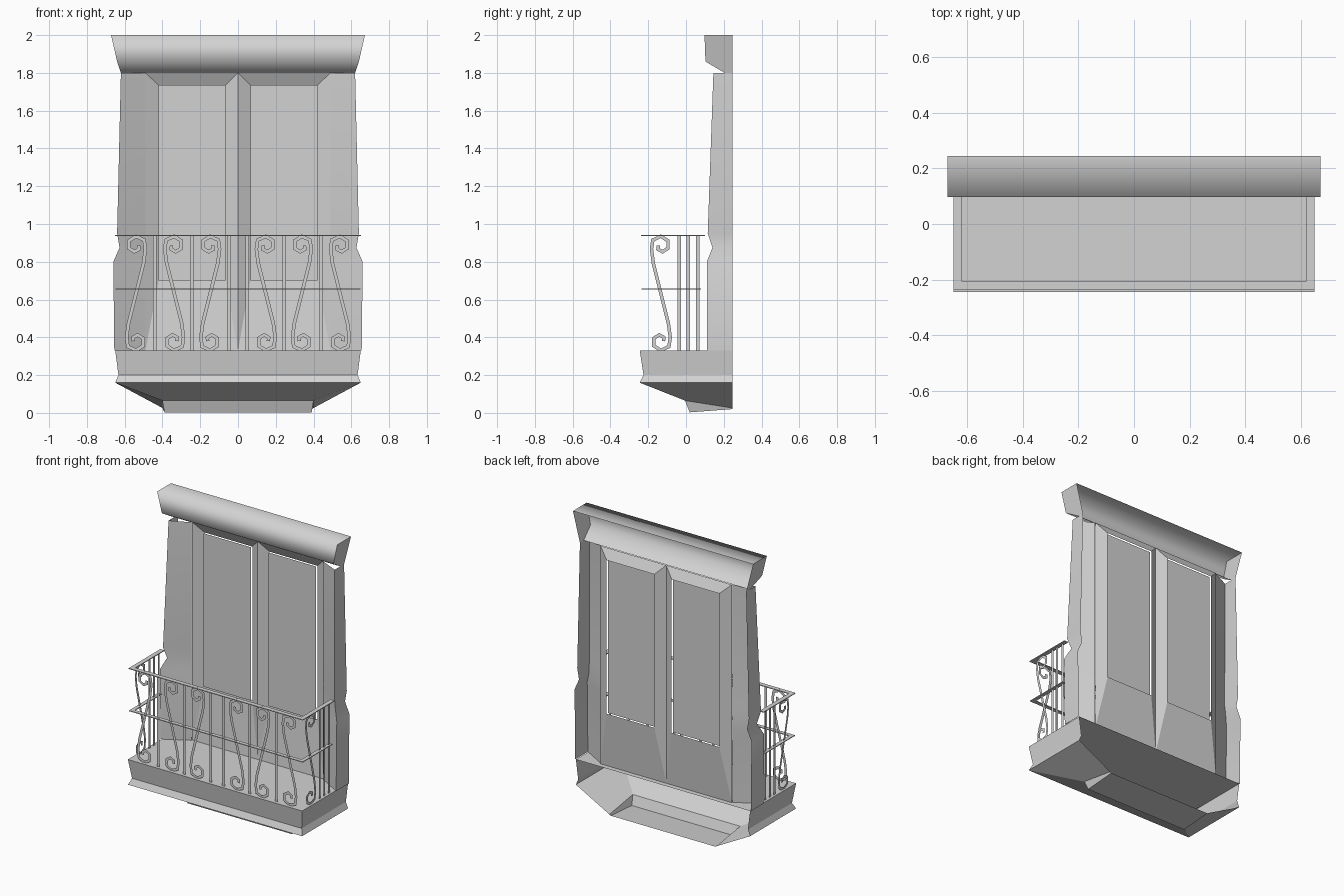
import bpy, bmesh, math
from mathutils import Vector

cube = bpy.data.objects.get("Cube")
if cube:
    bpy.data.objects.remove(cube)

stone = bpy.data.materials.new("pale_grey_stone")
stone.use_nodes = True
GREY = (0.65, 0.65, 0.65, 1)
stone.diffuse_color = GREY
stone.node_tree.nodes["Principled BSDF"].inputs["Base Color"].default_value = GREY


def build(name, strips, caps=(), mirror=False, smooth=None, thick=0):
    """Loft quads between the rows of each strip, add polygon caps."""
    bm = bmesh.new()
    for rows in strips:
        grid = [[bm.verts.new(p) for p in row] for row in rows]
        for a, b in zip(grid, grid[1:]):
            for i in range(len(a) - 1):
                bm.faces.new((a[i], a[i + 1], b[i + 1], b[i]))
    for cap in caps:
        bm.faces.new([bm.verts.new(p) for p in cap])
    if smooth is None:
        bmesh.ops.remove_doubles(bm, verts=bm.verts, dist=0.0005)
    bmesh.ops.recalc_face_normals(bm, faces=bm.faces)
    mesh = bpy.data.meshes.new(name)
    bm.to_mesh(mesh)
    bm.free()
    mesh.materials.append(stone)
    obj = bpy.data.objects.new(name, mesh)
    bpy.context.collection.objects.link(obj)
    if thick:
        solid = obj.modifiers.new("thickness", "SOLIDIFY")
        solid.thickness = thick
        solid.offset = 0
    if mirror:
        obj.modifiers.new("mirror", "MIRROR").use_mirror_merge = False
    if smooth:
        bpy.ops.object.select_all(action="DESELECT")
        obj.select_set(True)
        bpy.context.view_layer.objects.active = obj
        bpy.ops.object.shade_smooth_by_angle(angle=math.radians(smooth))


def ribbon(path, width, place):
    """Flat mitred band along a 2D path, placed in 3D by a function."""
    pts = [Vector(p) for p in path]
    rows = []
    for i, p in enumerate(pts):
        d1 = (p - pts[i - 1]).normalized() if i else (pts[1] - p).normalized()
        d2 = (pts[i + 1] - p).normalized() if i < len(pts) - 1 else d1
        t = (d1 + d2).normalized()
        off = Vector((-t.y, t.x)) * (width / 2 / max(t.dot(d1), 0.5))
        rows.append([place(*(p + off)), place(*(p - off))])
    return rows


# Cornice: curved hood with end caps, open at the back
BACK = 0.245
hood = [(0.672, BACK, 2.0), (0.672, 0.098, 2.0), (0.64, 0.103, 1.86), (0.62, 0.205, 1.8)]
ends = [[(s * x, y, z) for x, y, z in hood + [(0.62, BACK, 1.8)]] for s in (-1, 1)]
build("cornice", [[[(-x, y, z), (x, y, z)] for x, y, z in hood]], ends, smooth=100)

# Side posts: splayed back to the door frame, with a small notch on the corner
FRAME_Y = 0.21
stations = [(0.62, 0.145, 1.8), (0.64, 0.115, 0.95), (0.627, 0.14, 0.875),
            (0.66, 0.11, 0.80), (0.655, 0.11, 0.33)]
build("side_posts", [[[(x, BACK, z), (x, y, z), (0.49, FRAME_Y - 0.005, z)]
                      for x, y, z in stations]], mirror=True, smooth=40)


# Door frame: bevelled reveal around each opening
def rect(x0, x1, z0, z1, y):
    return [(x0, y, z0), (x1, y, z0), (x1, y, z1), (x0, y, z1)]


outer = rect(0, 0.49, 0.33, 1.8, FRAME_Y)
inner = rect(0.065, 0.42, 0.70, 1.735, BACK)
build("door_frame", [[outer + outer[:1], inner + inner[:1]]], mirror=True)

# Door panels stand just in front of the openings
build("door_panels", [], [rect(0.065, 0.42, 0.70, 1.735, BACK - 0.013)], mirror=True)


# Balcony base: moulded slab over a tapered bracket, open at the back
def ring(x, front, z, back_z):
    return [(-x, BACK, back_z), (-x, front, z), (x, front, z), (x, BACK, back_z)]


rings = [ring(0.65, -0.245, 0.33, 0.33), ring(0.633, -0.225, 0.2, 0.2),
         ring(0.65, -0.245, 0.16, 0.16), ring(0.40, -0.005, 0.065, 0.026),
         ring(0.39, 0.02, 0.003, 0.02)]
build("balcony_base", [rings], [rings[0], rings[-1]])

# Railing planes
SIDE_X, FRONT_Y = -0.635, -0.223
BOTTOM, TOP = 0.33, 0.94


def on_front(u, v):
    return (u, FRONT_Y, v)


def on_side(u, v):
    return (SIDE_X, u, v)


# Handrail and middle rail: thin bands around three sides
for name, z, width, end in (("handrail", TOP, 0.03, 0.10), ("middle_rail", 0.655, 0.026, 0.08)):
    path = [(SIDE_X, end), (SIDE_X, FRONT_Y), (0, FRONT_Y)]
    build(name, [ribbon(path, width, lambda x, y, z=z: (x, y, z))], mirror=True, thick=0.005)

# Upright bars
bars = [(x, on_front) for x in (-0.44, -0.245, -0.048)]
bars += [(y, on_side) for y in (-0.035, 0.012, 0.062)]
build("railing_bars", [ribbon([(u, BOTTOM), (u, TOP)], 0.019, place) for u, place in bars],
      mirror=True)


# Scrolls: S-shaped bands with a spiral at each end
def scroll(centre, flip, place):
    half = []
    for k in range(7, -1, -1):
        a, r = math.radians(-20 + 55 * k), 0.053 - 0.0008 * k * k
        half.append((r * math.cos(a), 0.252 + r * math.sin(a)))
    half.append((0.04, 0.16))
    path = half + [(-u, -v) for u, v in reversed(half)]
    return ribbon([(centre + flip * u, 0.633 + v) for u, v in path], 0.018, place)


scrolls = [(-0.54, 1, on_front), (-0.338, -1, on_front), (-0.147, 1, on_front),
           (-0.133, -1, on_side)]
build("railing_scrolls", [scroll(*s) for s in scrolls], mirror=True)
